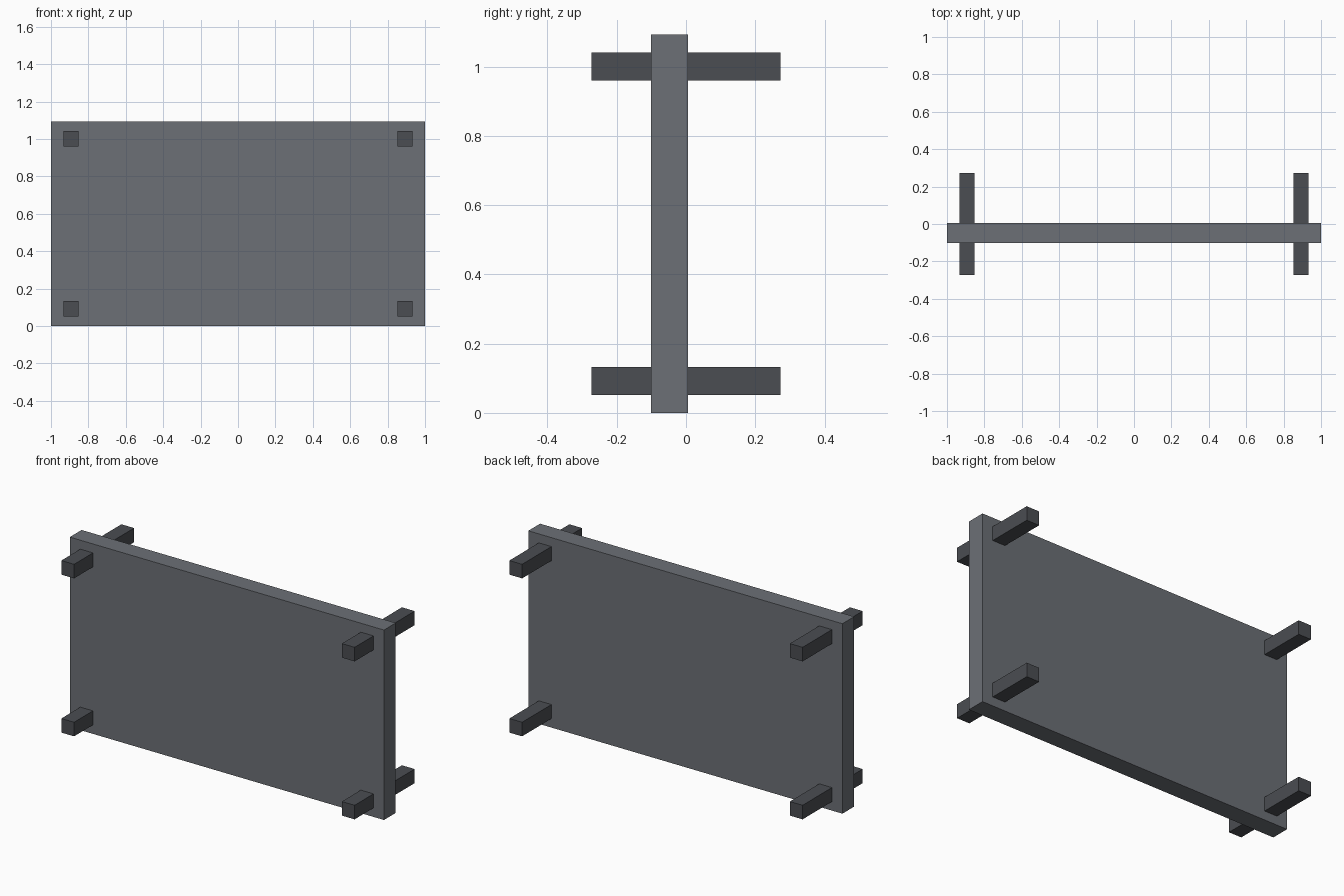
import bpy

if "Cube" in bpy.data.objects:
    bpy.data.objects.remove(bpy.data.objects["Cube"])


def material(name, rgb):
    mat = bpy.data.materials.new(name)
    mat.diffuse_color = (*rgb, 1)
    mat.use_nodes = True
    mat.node_tree.nodes["Principled BSDF"].inputs["Base Color"].default_value = mat.diffuse_color
    return mat


def box(name, lo, hi, mat):
    """Axis-aligned box between two corners."""
    centre = [(a + b) / 2 for a, b in zip(lo, hi)]
    bpy.ops.mesh.primitive_cube_add(size=1, location=centre)
    ob = bpy.context.object
    ob.name = name
    ob.scale = [b - a for a, b in zip(lo, hi)]
    bpy.ops.object.transform_apply(location=False, rotation=False, scale=True)
    ob.data.materials.append(mat)
    return ob


panel_grey = material("panel_grey", (0.15, 0.16, 0.18))
peg_grey = material("peg_dark_grey", (0.07, 0.075, 0.085))

HEIGHT = 1.093
PEG = 0.081      # square peg thickness
REACH = 0.273    # peg half length
INSET_X = 0.893  # peg centre from the middle
INSET_Z = 0.4545

# Upright slab
box("panel", (-1, -0.101, 0), (1, 0.006, HEIGHT), panel_grey)

# Four square pegs passing through the corners of the slab
for side, sx in (("left", -1), ("right", 1)):
    for level, sz in (("lower", -1), ("upper", 1)):
        x = sx * INSET_X
        z = HEIGHT / 2 + sz * INSET_Z
        box(f"{level}_{side}_peg",
            (x - PEG / 2, -REACH, z - PEG / 2),
            (x + PEG / 2, REACH, z + PEG / 2), peg_grey)
